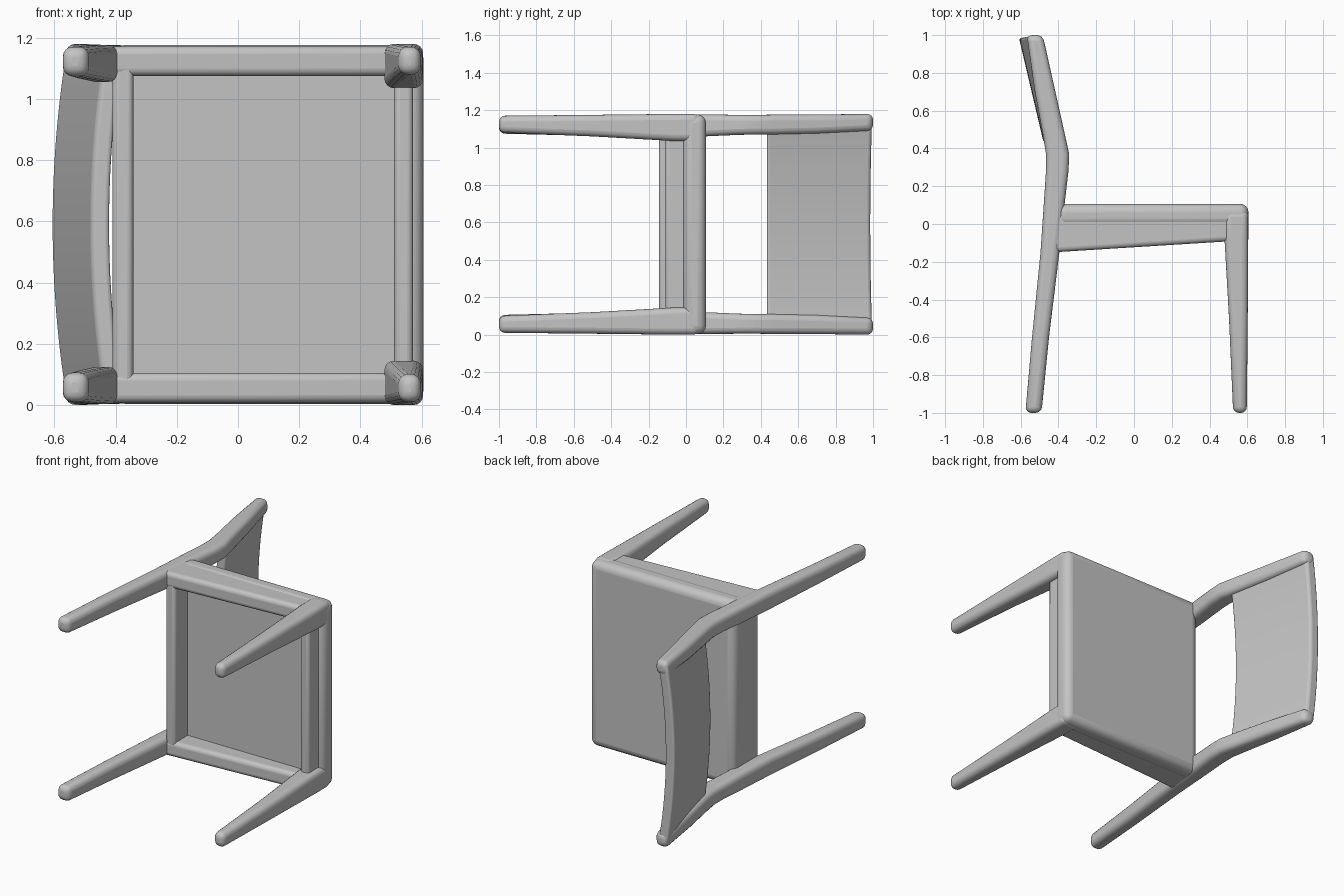
import bpy, bmesh, math

if "Cube" in bpy.data.objects:
    bpy.data.objects.remove(bpy.data.objects["Cube"], do_unlink=True)

WIDTH = 1.18  # the chair lies on its side, so its width runs along z

grey = bpy.data.materials.new("plain grey")
grey.use_nodes = True
grey.diffuse_color = (0.55, 0.55, 0.55, 1)
grey.node_tree.nodes["Principled BSDF"].inputs["Base Color"].default_value = (0.55, 0.55, 0.55, 1)


def loft(name, rings, radius, segments=4):
    """Skin a row of four-cornered sections, cap the ends and round the edges."""
    bm = bmesh.new()
    loops = [[bm.verts.new(p) for p in ring] for ring in rings]
    for a, b in zip(loops, loops[1:]):
        for i in range(4):
            j = (i + 1) % 4
            bm.faces.new((a[i], a[j], b[j], b[i]))
    bm.faces.new(loops[0])
    bm.faces.new(loops[-1])
    bmesh.ops.recalc_face_normals(bm, faces=bm.faces)
    mesh = bpy.data.meshes.new(name)
    bm.to_mesh(mesh)
    bm.free()
    mesh.materials.append(grey)
    obj = bpy.data.objects.new(name, mesh)
    bpy.context.collection.objects.link(obj)
    bev = obj.modifiers.new("rounded edges", "BEVEL")
    bev.width = radius
    bev.segments = segments
    bev.limit_method = "ANGLE"
    bev.angle_limit = math.radians(40)
    bpy.ops.object.select_all(action="DESELECT")
    obj.select_set(True)
    bpy.context.view_layer.objects.active = obj
    bpy.ops.object.shade_smooth_by_angle(angle=math.radians(40))
    return obj


def limb(name, sections, radius):
    """Make a left and right bar from sections (y, x0, x1, z0, z1)."""
    for side in ("right", "left"):
        rings = []
        for y, x0, x1, z0, z1 in sections:
            if side == "left":
                z0, z1 = WIDTH - z0, WIDTH - z1
            rings.append([(x0, y, z0), (x1, y, z0), (x1, y, z1), (x0, y, z1)])
        loft(side + "_" + name, rings, radius)


def bar(name, x0, x1, y0, y1, z0, z1, radius):
    rings = [[(x0, y0, z), (x1, y0, z), (x1, y1, z), (x0, y1, z)] for z in (z0, z1)]
    return loft(name, rings, radius)


# Rear legs, running on into the bent back posts
limb("rear_post", [
    (-1.0, -0.575, -0.49, 0.01, 0.105),
    (-0.60, -0.54, -0.45, 0.006, 0.115),
    (-0.15, -0.495, -0.395, 0.003, 0.125),
    (0.10, -0.478, -0.368, 0.003, 0.12),
    (0.28, -0.466, -0.347, 0.005, 0.112),
    (0.37, -0.466, -0.343, 0.005, 0.11),
    (0.47, -0.482, -0.365, 0.004, 0.11),
    (0.70, -0.525, -0.416, 0.003, 0.105),
    (1.0, -0.568, -0.483, 0.0, 0.09)], 0.032)

# Tapered front legs
limb("front_leg", [
    (-1.0, 0.525, 0.597, 0.01, 0.10),
    (-0.50, 0.503, 0.602, 0.005, 0.12),
    (-0.06, 0.478, 0.605, 0.0, 0.145),
    (0.07, 0.478, 0.605, 0.0, 0.145)], 0.032)

# Seat board and the rails under it
bar("seat", -0.41, 0.606, -0.015, 0.107, 0.003, WIDTH - 0.003, 0.045)
bar("rear_rail", -0.41, -0.342, -0.145, 0.05, 0.05, WIDTH - 0.05, 0.02)
bar("front_rail", 0.51, 0.572, -0.11, 0.04, 0.06, WIDTH - 0.06, 0.02)
for side in ("right", "left"):
    rings = []
    for x, y0 in ((-0.43, -0.15), (0.53, -0.09)):
        z0, z1 = (0.008, 0.105) if side == "right" else (WIDTH - 0.105, WIDTH - 0.008)
        rings.append([(x, y0, z0), (x, 0.06, z0), (x, 0.06, z1), (x, y0, z1)])
    loft(side + "_side_rail", rings, 0.025)

# Curved backrest, bowed away from the sitter
rings = []
STEPS = 24
for i in range(STEPS + 1):
    t = i / STEPS
    z = 0.02 + t * (WIDTH - 0.04)
    bow = 0.046 * (1 - (2 * t - 1) ** 2)
    low, high = 0.435 - 0.01 * t * (1 - t), 0.995 - 0.04 * t * (1 - t)
    rings.append([(-0.433 - bow, low, z), (-0.372 - bow, low, z),
                  (-0.497 - bow, high, z), (-0.563 - bow, high, z)])
loft("backrest", rings, 0.015, 3)
